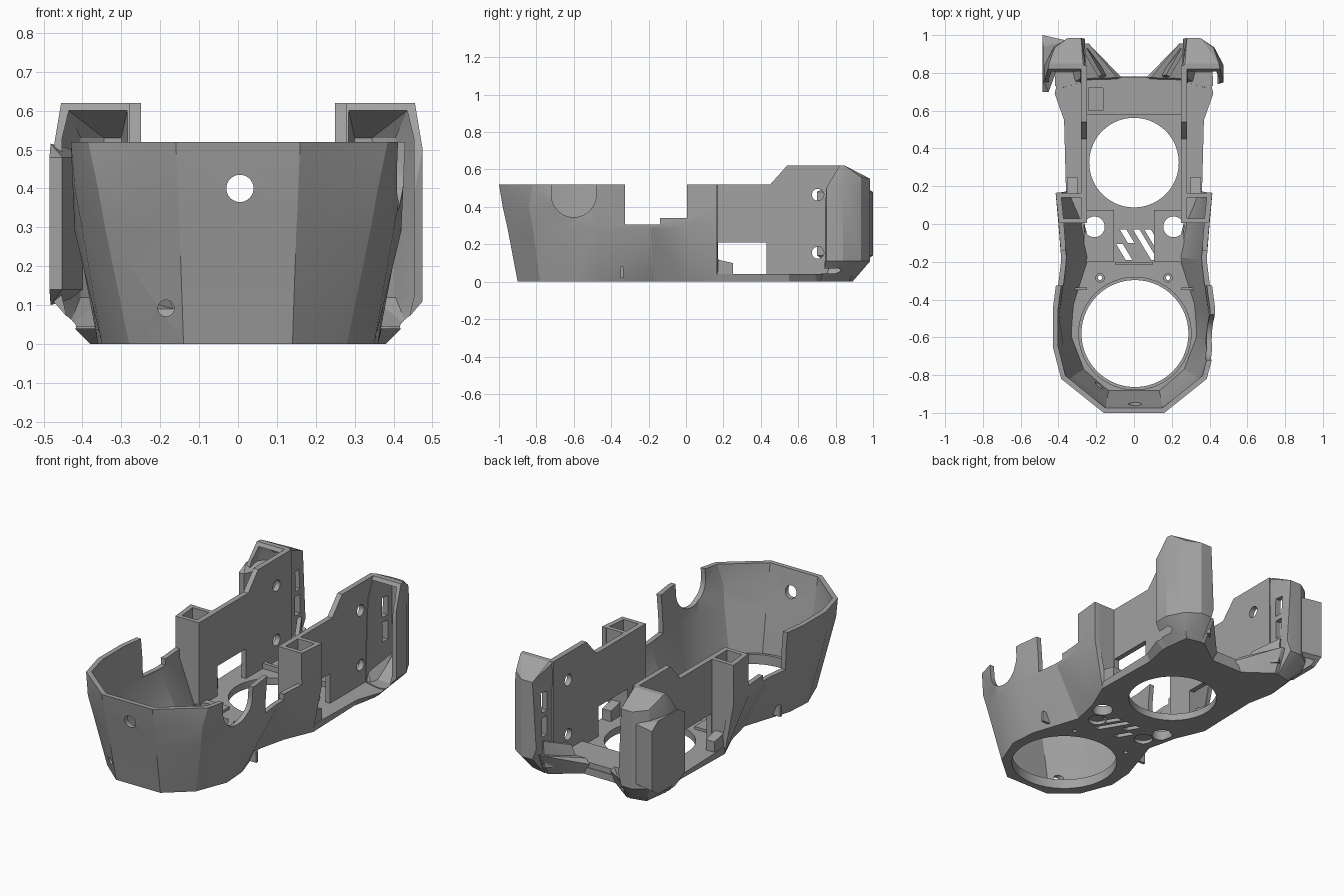
import bpy, bmesh, math
from mathutils import Vector, Matrix

if "Cube" in bpy.data.objects:
    bpy.data.objects.remove(bpy.data.objects["Cube"], do_unlink=True)

grey = bpy.data.materials.new("mid_grey_plastic")
grey.use_nodes = True
grey.diffuse_color = (0.36, 0.36, 0.36, 1)
grey.node_tree.nodes["Principled BSDF"].inputs["Base Color"].default_value = (0.36, 0.36, 0.36, 1)


def make(name, bm):
    bmesh.ops.recalc_face_normals(bm, faces=bm.faces[:])
    me = bpy.data.meshes.new(name)
    bm.to_mesh(me)
    bm.free()
    ob = bpy.data.objects.new(name, me)
    bpy.context.scene.collection.objects.link(ob)
    me.materials.append(grey)
    return ob


def prism(name, low, high):
    """Closed solid between two matching loops of 3D points."""
    bm = bmesh.new()
    a = [bm.verts.new(p) for p in low]
    b = [bm.verts.new(p) for p in high]
    n = len(a)
    bm.faces.new(a)
    bm.faces.new(b)
    for i in range(n):
        j = (i + 1) % n
        bm.faces.new((a[i], a[j], b[j], b[i]))
    return make(name, bm)


def hull(name, pts, s=1):
    """Convex solid round the points, mirrored to the right for s = -1."""
    bm = bmesh.new()
    for x, y, z in pts:
        bm.verts.new((x * s, y, z))
    res = bmesh.ops.convex_hull(bm, input=bm.verts[:])
    loose = {v for v in res["geom_interior"] + res["geom_unused"] if isinstance(v, bmesh.types.BMVert)}
    bmesh.ops.delete(bm, geom=list(loose), context='VERTS')
    bmesh.ops.dissolve_limit(bm, angle_limit=0.01, verts=bm.verts[:], edges=bm.edges[:])
    return make(name, bm)


def box(name, x0, x1, y0, y1, z0, z1, s=1):
    return hull(name, [(x, y, z) for x in (x0, x1) for y in (y0, y1) for z in (z0, z1)], s)


def cyl(name, centre, r, depth, axis='Z', n=48):
    bm = bmesh.new()
    rot = {'X': Matrix.Rotation(math.pi / 2, 4, 'Y'), 'Y': Matrix.Rotation(math.pi / 2, 4, 'X'), 'Z': Matrix()}[axis]
    bmesh.ops.create_cone(bm, cap_ends=True, segments=n, radius1=r, radius2=r, depth=depth,
                          matrix=Matrix.Translation(centre) @ rot)
    return make(name, bm)


def cut(ob, cutters):
    """Subtract the cutters, bake the result and remove them."""
    for c in cutters:
        c.hide_render = True
        m = ob.modifiers.new("cut", 'BOOLEAN')
        m.operation, m.solver, m.object = 'DIFFERENCE', 'EXACT', c
    bpy.context.view_layer.update()
    me = bpy.data.meshes.new_from_object(ob.evaluated_get(bpy.context.evaluated_depsgraph_get()))
    ob.modifiers.clear()
    ob.data = me
    for c in cutters:
        bpy.data.objects.remove(c, do_unlink=True)
    return ob


def both(half):
    """Left half outline, front to back, to a full path from right rear to left rear."""
    return [(-x, y) for x, y in reversed(half)] + list(half)


def inset(path, t):
    out = []
    for i, p in enumerate(path):
        a, b = Vector(path[max(i - 1, 0)]), Vector(path[min(i + 1, len(path) - 1)])
        d = (b - a).normalized()
        out.append((p[0] - d.y * t, p[1] + d.x * t))
    return out


# Faceted front bowl: outer and inner skins lofted through four heights
base = [(.14, -.9), (.28, -.78), (.35, -.6), (.34, -.45), (.25, -.17), (.29, 0), (.36, .165)]
mid = [(.15, -.955), (.34, -.82), (.4, -.66), (.42, -.48), (.385, -.19), (.4, 0), (.415, .165)]
upper = [(.155, -.98), (.36, -.84), (.42, -.67), (.425, -.48), (.4, -.3), (.395, -.03), (.415, .165)]
rim = [(.16, -1), (.385, -.82), (.43, -.65), (.43, -.45), (.41, -.3), (.395, -.03), (.415, .165)]
levels = [(0, both(base)), (.29, both(mid)), (.4, both(upper)), (.52, both(rim))]
bm = bmesh.new()
skin = [[bm.verts.new((x, y, z)) for x, y in p] for z, p in levels]
skin += [[bm.verts.new((x, y, z)) for x, y in inset(p, .028)] for z, p in reversed(levels)]
for k in range(len(skin)):
    a, b = skin[k], skin[(k + 1) % len(skin)]
    for i in range(len(a) - 1):
        bm.faces.new((a[i], a[i + 1], b[i + 1], b[i]))
for end in (0, -1):
    for k in range(3):
        bm.faces.new((skin[k][end], skin[k + 1][end], skin[6 - k][end], skin[7 - k][end]))
bmesh.ops.triangulate(bm, faces=bm.faces[:])
bowl = make("front_bowl", bm)
cut(bowl, [
    box("low_side_cut", -1, 1, -.325, -.14, .305, 1),
    box("step_cut", -1, 1, -.15, .005, .34, 1),
    cyl("round_notch", (.45, -.6, .465), .12, .3, 'X'),
    box("notch_mouth", .3, .6, -.72, -.48, .465, 1),
    cyl("front_hole", (.005, -.98, .4), .035, .3, 'Y', 32),
    cyl("small_front_hole", (-.185, -.88, .092), .021, .26, 'Y', 24)])

# Floor with chamfered rear flanks
rear = [(.35, .55), (.38, .7), (.36, .78)]
rear_top = [(.37, .55), (.42, .69), (.4, .78)]
floor = prism("floor", [(x, y, 0) for x, y in both(base + rear)],
              [(x, y, .04) for x, y in both(base + rear_top)])
holes = [cyl("front_opening", (.005, -.58, 0), .283, .3, n=72),
         cyl("rear_opening", (0, .325, 0), .237, .3, n=72)]
# Slanted vent slits: x and y of the upper left corner, then height
for x, y, h in ((-.075, -.03, .07), (-.095, -.105, .085), (-.005, -.03, .16), (.055, -.03, .08)):
    x1 = x + h * .6
    loop = [(x, y), (x + .035, y), (x1 + .035, y - h), (x1, y - h)]
    holes.append(prism("slit", [(u, v, -.1) for u, v in loop], [(u, v, .1) for u, v in loop]))
for s in (1, -1):
    holes += [cyl("screw_hole", (.21 * s, -.015, 0), .055, .3, n=32),
              cyl("magnet_pocket", (.162 * s, -.115, 0), .05, .04, n=32),
              cyl("pin_hole", (.18 * s, -.285, 0), .012, .3, n=20)]
cut(floor, holes)

# Ledges on the floor
cut(box("rear_crossbar", -.25, .25, .58, .775, .02, .07),
    [box("crossbar_pocket", -.24, -.165, .6, .72, .045, .2)])
box("middle_rib", -.1, .1, -.215, -.2, .02, .08)
cut(cyl("front_opening_lip", (.005, -.58, .03), .3, .05, n=72),
    [cyl("lip_bore", (.005, -.58, .03), .283, .3, n=72)])

for s, side in ((1, "left_"), (-1, "right_")):
    # Floor bosses
    cut(box(side + "screw_boss", .105, .265, -.2, .075, .03, .055, s),
        [cyl("boss_hole", (.21 * s, -.015, 0), .055, .3, n=32)])
    cut(cyl(side + "pin_post", (.18 * s, -.285, .035), .025, .05, n=24),
        [cyl("post_hole", (.18 * s, -.285, 0), .012, .3, n=20)])
    box(side + "bulkhead_tab", .25, .36, -.35, -.335, .02, .08, s)

    # Hollow tower at the rear of the bowl
    for part, y0, y1, low, high in (("front", .005, .03, .28, .385), ("back", .14, .165, .345, .405)):
        hull(side + "tower_" + part, [(x, y, z) for y in (y0, y1) for x, z in
             ((.26, .01), (low, .01), (high, .3), (high, .52), (.26, .52))], s)
    hull(side + "tower_foot", [(x, y, z) for y in (.16, .25) for x in (.3, .355)
                               for z in (.02, .12 if y < .2 else .1)], s)

    # Long side plate with window and screw holes
    outline = [(.005, .02), (.84, .02), (.84, .62), (.54, .62), (.45, .52), (.005, .52)]
    plate = prism(side + "side_plate", [(.25 * s, y, z) for y, z in outline],
                  [(.28 * s, y, z) for y, z in outline])
    cut(plate, [box("window", .2, .33, .17, .43, .04, .21, s)] +
        [cyl("plate_hole", (.265 * s, .705, z), .032, .2, 'X', 28) for z in (.155, .465)])

    # Hollow rear pod, open to the front
    ring = [(.26, .77), (.475, .75), (.475, .84), (.425, .935), (.35, .985), (.28, .985)]
    pts = [(.27, .75, 0), (.38, .72, 0), (.36, .87, 0), (.27, .89, 0)]
    pts += [(x, y, z) for x, y in ring for z in (.11, .5)]
    pts += [(.26, .98, .17), (.35, .985, .55), (.28, .985, .55), (.42, .935, .56)]
    pts += [(.255, .82, .62), (.455, .82, .62), (.45, .85, .62), (.27, .85, .62)]
    pod = hull(side + "rear_pod", pts, s)
    inner = [(.282, .6), (.452, .6), (.452, .83), (.405, .915), (.345, .96), (.3, .96)]
    cavity = hull("cavity", [(x, y, z) for x, y in inner for z in (.12, .53)] +
                  [(x, y, z) for x in (.285, .435) for y, z in ((.6, .6), (.84, .6), (.6, .045), (.8, .045))], s)
    cut(pod, [cavity] + [box("slot", .2, .32, .885, .93, z, z + .11, s) for z in (.22, .36)])

    # Sloped gusset between crossbar and pod
    hull(side + "gusset", [(.08, .74, 0), (.1, .78, 0), (.25, .89, 0), (.34, .87, 0), (.34, .74, 0),
                           (.065, .775, .06), (.09, .775, .09), (.24, .955, .13), (.3, .96, .13),
                           (.28, .77, .09)], s)
    hull(side + "gusset_rib", [(.13, .78, .05), (.15, .77, .05), (.24, .93, .05), (.26, .92, .05),
                               (.17, .79, .15), (.19, .78, .15), (.25, .93, .2), (.27, .92, .2)], s)

# Flange beside the right pod
flange = [(-.485, .7), (-.452, .7), (-.452, .86), (-.35, .97), (-.485, 1)]
cut(hull("right_flange", [(x, y, z) for x, y in flange for z in (.14, .48)] +
         [(-.482, y, z) for y in (.76, .94) for z in (.1, .515)]),
    [hull("flange_hollow", [(x, y, z) for x, y in
          ((-.46, .84), (-.46, .97), (-.37, .95), (-.34, .84)) for z in (.05, .45)])])

# Soft shading with crisp edges
bpy.ops.object.select_all(action='DESELECT')
for ob in bpy.context.scene.objects:
    if ob.type == 'MESH':
        ob.select_set(True)
        bpy.context.view_layer.objects.active = ob
bpy.ops.object.shade_smooth_by_angle(angle=math.radians(22))
